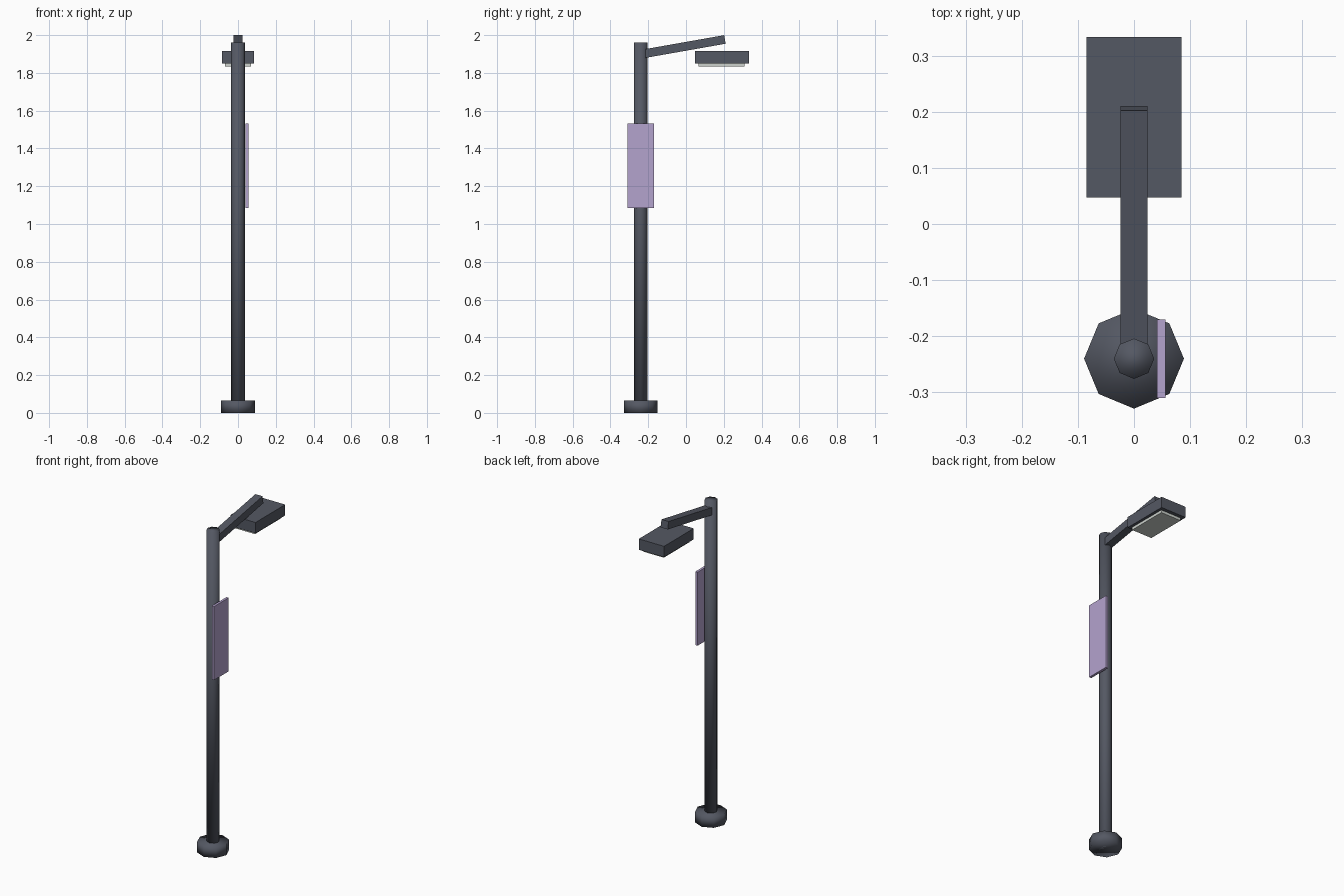
import bpy, math

if "Cube" in bpy.data.objects:
    bpy.data.objects.remove(bpy.data.objects["Cube"])


def material(name, rgb):
    m = bpy.data.materials.new(name)
    m.diffuse_color = (*[(c / 255 / 12.92 if c < 11 else ((c / 255 + 0.055) / 1.055) ** 2.4) for c in rgb], 1)
    m.use_nodes = True
    m.node_tree.nodes["Principled BSDF"].inputs["Base Color"].default_value = m.diffuse_color
    return m


slate = material("slate metal", (84, 88, 99))
lilac = material("lilac panel", (180, 163, 206))
glass = material("pale glass", (205, 210, 205))

POLE_Y = -0.24


def box(name, center, size, mat, tilt=0.0):
    bpy.ops.mesh.primitive_cube_add(size=1, location=center, rotation=(tilt, 0, 0))
    o = bpy.context.object
    o.name = name
    o.scale = size
    bpy.ops.object.transform_apply(location=False, rotation=False, scale=True)
    o.data.materials.append(mat)
    return o


def post(name, radius, z0, z1):
    # Eight-sided column with corners on the axes, softly shaded
    bpy.ops.mesh.primitive_cylinder_add(vertices=8, radius=radius, depth=z1 - z0,
                                        location=(0, POLE_Y, (z0 + z1) / 2))
    o = bpy.context.object
    o.name = name
    o.data.materials.append(slate)
    bpy.ops.object.shade_smooth()
    return o


# Upright and its foot
post("base", 0.089, 0.0, 0.065)
post("pole", 0.036, 0.0, 1.96)

# Arm rising from inside the pole head
tilt = math.radians(10)
length, height = 0.45, 0.046
end_y, end_z = 0.206, 1.977
box("arm", (0, end_y - math.cos(tilt) * length / 2, end_z - math.sin(tilt) * length / 2),
    (0.048, length, height), slate, tilt)

# Lamp head with the lens below
box("lamp_head", (0, 0.19, 1.882), (0.17, 0.286, 0.066), slate)
box("lens", (0, 0.188, 1.845), (0.136, 0.246, 0.024), glass)

# Sign panel on the right of the pole
box("sign_panel", (0.0485, POLE_Y, 1.308), (0.015, 0.14, 0.448), lilac)
